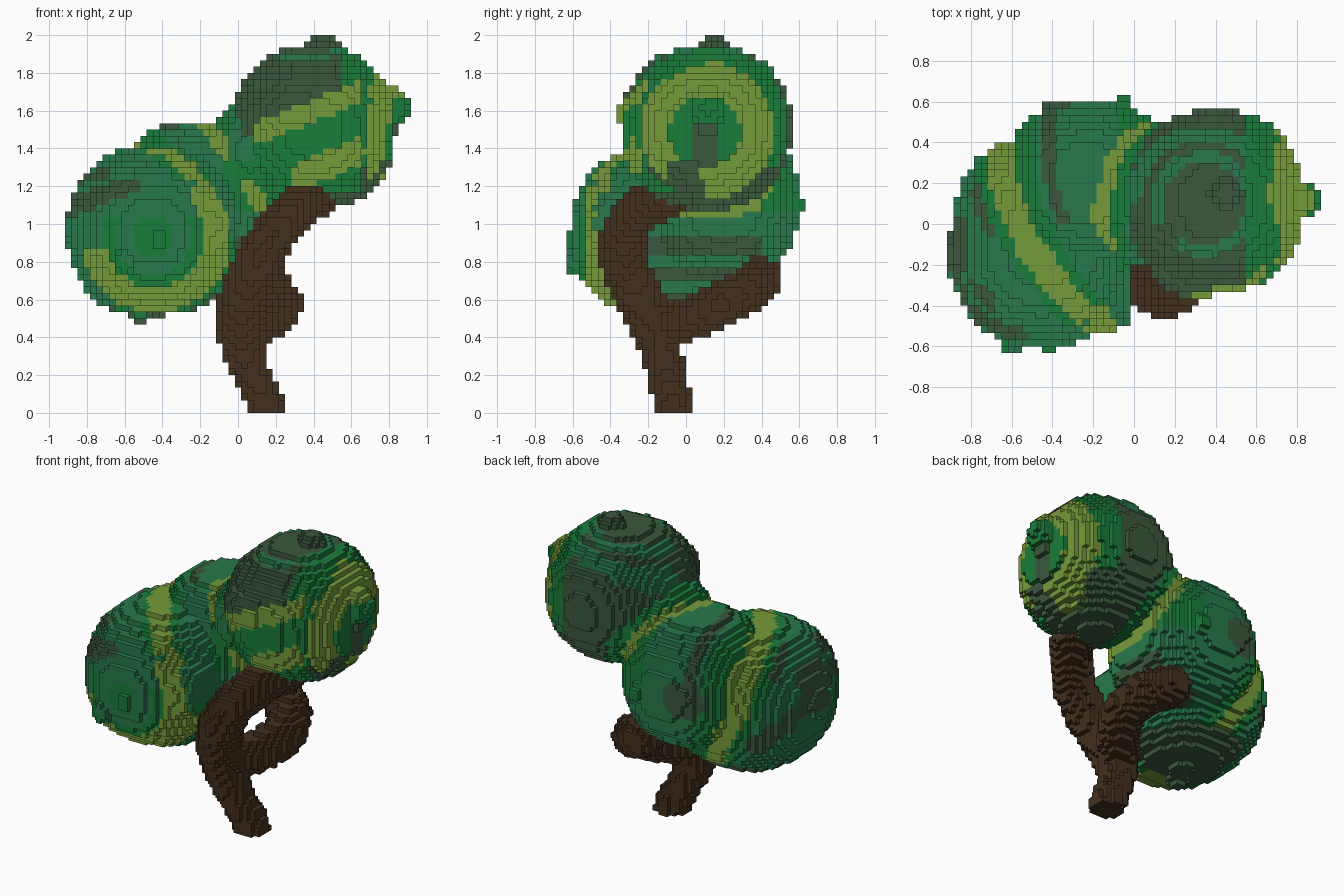
import bpy, bmesh, math
from mathutils import Vector

if "Cube" in bpy.data.objects:
    bpy.data.objects.remove(bpy.data.objects["Cube"])

V = 1 / 30                                   # voxel size
DARK, TEAL, GREEN, OLIVE, BROWN = range(5)


def material(name, rgb):
    m = bpy.data.materials.new(name)
    m.use_nodes = True
    m.diffuse_color = (*rgb, 1)
    m.node_tree.nodes["Principled BSDF"].inputs["Base Color"].default_value = (*rgb, 1)
    return m


MATS = [material("dark grey green", (0.043, 0.096, 0.046)),
        material("teal green", (0.020, 0.192, 0.072)),
        material("leaf green", (0.010, 0.202, 0.045)),
        material("olive green", (0.180, 0.325, 0.042)),
        material("bark brown", (0.055, 0.029, 0.013))]

# Leaf masses: rounded blobs (centre, radii, boxiness) with a few small tufts
LOBES = {
    "upper_crown": [((.40, .11, 1.51), (.435, .45, .435), 2.25),
                    ((.30, -.12, 1.58), (.24, .24, .18), 2.25),
                    ((.45, .15, 1.94), (.09, .07, .055), 2),
                    ((.80, .12, 1.62), (.11, .10, .11), 2)],
    "front_crown": [((-.45, -.09, .96), (.445, .515, .445), 2.45),
                    ((-.30, -.33, 1.15), (.14, .17, .19), 2.5),
                    ((-.12, -.35, 1.00), (.12, .17, .18), 2.5),
                    ((-.86, -.16, .97), (.06, .15, .12), 2),
                    ((-.60, -.58, .80), (.05, .06, .07), 2),
                    ((-.42, -.58, .92), (.05, .06, .07), 2),
                    ((-.52, -.20, .53), (.06, .08, .055), 2)],
    "back_crown": [((-.22, .20, 1.12), (.42, .40, .43), 2.4),
                   ((.08, .13, 1.38), (.25, .33, .27), 2.2),
                   ((-.05, .59, 1.10), (.05, .05, .06), 2),
                   ((-.38, .55, 1.15), (.08, .05, .08), 2)],
}

# Trunk and side branch: paths of (x, y, z, radius)
TRUNK = [(.16, -.07, -.02, .10), (.13, -.08, .10, .10), (.05, -.11, .24, .10),
         (.01, -.15, .42, .125), (.03, -.25, .62, .13), (.10, -.33, .80, .125),
         (.20, -.33, .96, .12), (.30, -.25, 1.08, .12), (.42, -.08, 1.16, .12)]
BRANCH = [(.02, -.13, .45, .12), (.16, .05, .51, .12), (.225, .18, .57, .12),
          (.17, .32, .65, .12), (.04, .39, .71, .12)]


def in_blob(p, blob):
    centre, radii, power = blob
    return sum(abs((a - c) / r) ** power for a, c, r in zip(p, centre, radii)) < 1


def in_path(p, path):
    p = Vector(p)
    for a, b in zip(path, path[1:]):
        a3, b3 = Vector(a[:3]), Vector(b[:3])
        ab = b3 - a3
        t = min(1, max(0, (p - a3).dot(ab) / ab.length_squared))
        if (p - a3 - ab * t).length < a[3] + (b[3] - a[3]) * t:
            return True
    return False


def upper_colour(x, y, z):
    # Bands on the front side
    if y < 0 and x < .66:
        if .08 < x and abs(z - 1.48 - .40 * (x - .1)) < .06:
            return OLIVE
        if .28 < x and abs(z - 1.24 - .42 * (x - .3)) < .075:
            return OLIVE
        if z < 1.48 + .40 * (x - .1):
            return TEAL if x < .1 and z > 1.25 else GREEN if z > 1.15 else DARK
        if x < .0:
            return TEAL
    # Spiral ring on the left side
    rho = math.hypot(y - .10, z - 1.49)
    if x > .45:
        if -.11 < y - .3 * (1.3 - z) < .06 and z < 1.33:
            return DARK
        if rho < (.37 if y > .1 else .345):
            if rho < .19:
                return DARK if abs(y - .10) < .07 and z < 1.55 else GREEN
            return OLIVE
        if x > .56 and z > 1.3:
            return GREEN
    # Crescents on top, dark elsewhere
    top = math.hypot(x - .34, y - .10)
    if z > 1.72 and .20 < top < .26 and (x > .2 or y > 0):
        return TEAL
    if z > 1.6 and y > .1 and .31 < top < .38:
        return TEAL
    return DARK


def lower_colour(x, y, z):
    dx, dz = x + .45, z - .93
    rho, ang = math.hypot(dx, dz), math.degrees(math.atan2(dz, dx))
    # Spiral on the front face
    if y < -.22 and x < .03 and z < 1.25:
        if -170 < ang < 50 and .265 < rho - .03 * dx < .40:
            return OLIVE
        if x < -.52 and .0 < z - 1.07 - .35 * (x + .8) < .11 and rho > .26:
            return DARK
        if rho > .40:
            return GREEN if dx > -.2 and dz < 0 else TEAL
        if rho > .27:
            return TEAL
        if rho < .11 or rho > .20 and (dz < .1):
            return GREEN
        return TEAL
    # Dark tuft on the right side
    if x < -.70 and .93 < z < 1.22 and -.38 < y < .02:
        return DARK
    # Long band running over the top and down the back
    d = x + .66 - .58 * (.4 - y) ** 2
    if y > .1 and z < 1.05:
        d -= .5 * (1.05 - z)
    if z < .62:
        return DARK if y > -.25 and x > -.7 else TEAL
    # Swirl on the back
    swirl = math.hypot(x + .38, z - 1.12)
    if y > .3 and swirl < .13:
        return DARK
    if y < .4 and x > -.2 and (.82 < z < .93 or .7 < z < .78):
        return DARK
    if abs(d) < (.085 if y < -.1 else .07):
        return OLIVE
    if -.13 < d < .16:
        return GREEN
    if .20 < d < .26 and y > 0 and z > 1.2:
        return DARK
    if x > -.08 and z > 1.05:
        return TEAL if y < 0 and z > 1.33 else GREEN
    if x < -.68:
        s = z + .6 * y
        return DARK if .95 < s < 1.1 or 1.3 < s < 1.42 else GREEN if s > 1.42 else TEAL
    return TEAL


def leaf_colour(name, x, y, z):
    # Collar where the upper crown meets the back crown
    s = x + .14 - .3 * max(0, y - .1) - .65 * (1.5 - z)
    if y > -.12 and z > 1.03:
        if abs(s) < .05:
            return OLIVE
        if .05 < s < .14:
            return GREEN
    return (upper_colour if name == "upper_crown" else lower_colour)(x, y, z)


def centre(c):
    return c[0] * V, (c[1] + .5) * V, (c[2] + .5) * V


# Fill the voxel grid; bark wins over leaves on the open side of the trunk
cells = {}
for i in range(-27, 28):
    for j in range(-19, 19):
        for k in range(60):
            x, y, z = p = centre((i, j, k))
            leaf = next((n for n, blobs in LOBES.items()
                         if any(in_blob(p, b) for b in blobs)), None)
            bark = (-.2 < x < .6 and z < 1.3 and
                    (in_path(p, TRUNK) or in_path(p, BRANCH)))
            if bark and (not leaf or x > 0 and y < -.12 and z < 1.15 or z < .9):
                cells[i, j, k] = "trunk"
            elif leaf:
                cells[i, j, k] = leaf


def build(name):
    bm = bmesh.new()
    verts = {}

    def vert(c):
        if c not in verts:
            verts[c] = bm.verts.new(((c[0] - .5) * V, c[1] * V, c[2] * V))
        return verts[c]

    for c, owner in cells.items():
        if owner != name:
            continue
        colour = BROWN if name == "trunk" else leaf_colour(name, *centre(c))
        for axis in range(3):
            for side in (0, 1):
                n = list(c)
                n[axis] += 2 * side - 1
                if tuple(n) in cells:
                    continue
                u, w = (axis + 1) % 3, (axis + 2) % 3
                ring = []
                for a, b in ((0, 0), (1, 0), (1, 1), (0, 1)):
                    q = list(c)
                    q[axis] += side
                    q[u] += a
                    q[w] += b
                    ring.append(vert(tuple(q)))
                f = bm.faces.new(ring if side else ring[::-1])
                f.material_index = colour
    mesh = bpy.data.meshes.new(name)
    bm.to_mesh(mesh)
    bm.free()
    for m in MATS:
        mesh.materials.append(m)
    bpy.context.collection.objects.link(bpy.data.objects.new(name, mesh))


for part in ("trunk", *LOBES):
    build(part)
